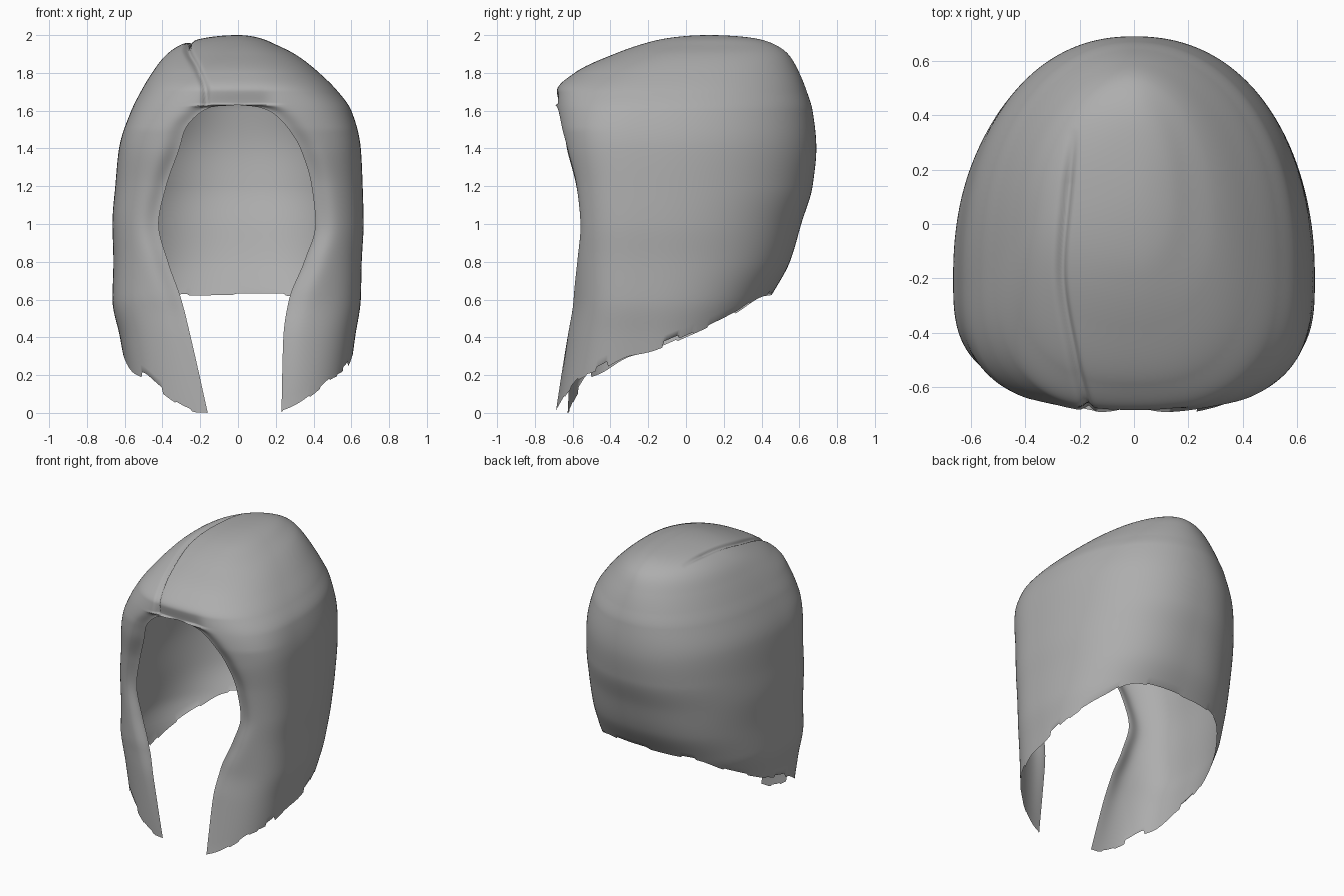
import bpy, bmesh, math, random
from mathutils import Vector

if "Cube" in bpy.data.objects:
    bpy.data.objects.remove(bpy.data.objects["Cube"])
random.seed(4)

COLUMNS, TOP_ROWS, LOW_ROWS = 320, 90, 64
RIM_TOP = 1.63


def curve(points):
    """Return a smooth function through (key, value) points without overshoot."""
    pts = sorted(points)
    xs = [p[0] for p in pts]
    ys = [p[1] for p in pts]
    last = len(pts) - 1
    slope = [(ys[i + 1] - ys[i]) / (xs[i + 1] - xs[i]) for i in range(last)]
    tangent = [slope[0]]
    for a, b in zip(slope, slope[1:]):
        tangent.append(2 * a * b / (a + b) if a * b > 0 else 0)
    tangent.append(slope[-1])

    def value(x):
        x = min(max(x, xs[0]), xs[-1])
        i = 0
        while i < last - 1 and x > xs[i + 1]:
            i += 1
        h = xs[i + 1] - xs[i]
        t = (x - xs[i]) / h
        return ((1 + 2 * t) * (1 - t) ** 2 * ys[i] + t * (1 - t) ** 2 * h * tangent[i]
                + t * t * (3 - 2 * t) * ys[i + 1] + t * t * (t - 1) * h * tangent[i + 1])
    return value


# Outline by height: left width, right width, front depth, back depth
outline = [
    (2.0, 0, 0, .12, .12),
    (1.98, .13, .2, -.12, .38),
    (1.95, .2, .3, -.24, .47),
    (1.9, .3, .375, -.38, .54),
    (1.8, .43, .455, -.59, .6),
    (1.7, .53, .515, -.69, .64),
    (1.6, .6, .565, -.695, .67),
    (1.4, .65, .63, -.68, .69),
    (1.2, .66, .65, -.65, .67),
    (1.0, .665, .665, -.635, .61),
    (.8, .655, .66, -.63, .55),
    (.6, .65, .665, -.625, .44),
    (.4, .62, .625, -.65, .33),
    (0, .57, .56, -.7, .2),
]


def depth_key(z):
    return math.sqrt(max(2 - z, 0))


width_l, width_r, front, back = [
    curve([(depth_key(row[0]), row[k]) for row in outline]) for k in range(1, 5)]

# Roundness of the back and front halves by height: lower is boxier
back_bend = curve([(.6, .74), (1.2, .88), (1.5, .92), (1.9, 1.08)])
front_bend = curve([(1.5, .65), (2, .92)])

# Half width of the face opening by height, left and right
rim_l = curve([(RIM_TOP, 0), (1.62, .1), (1.59, .18), (1.5, .27), (1.4, .33), (1.2, .39),
               (1, .41), (.8, .35), (.6, .27), (.4, .24), (0, .23)])
rim_r = curve([(RIM_TOP, 0), (1.62, .14), (1.59, .2), (1.5, .28), (1.4, .31), (1.2, .38),
               (1, .42), (.8, .37), (.6, .3), (.4, .25), (0, .16)])

# How far the opening's edge curls inward, by height
curl = curve([(0, 0), (.4, .015), (.8, .045), (1.3, .045), (1.6, .022), (1.8, .015)])

# Lower edge height by depth, and the parting line across the crown
hem = curve([(-.69, 0), (-.63, .1), (-.56, .18), (-.48, .21), (-.3, .3), (-.2, .32),
             (0, .4), (.25, .52), (.42, .62), (.7, .64)])
parting = curve([(-.69, -.17), (-.5, -.22), (-.17, -.27), (.1, -.25), (.35, -.22)])


def shell_point(a, z):
    """Point at height z; a runs from 0 at the back to +-1 at the opening."""
    key = depth_key(z)
    bend = front_bend(z)
    width = (width_l if a >= 0 else width_r)(key)
    rim = (rim_l if a >= 0 else rim_r)(z) if z < RIM_TOP else 0
    limit = math.pi
    if width > 0:
        limit -= math.asin(min(rim / width, 1) ** (1 / bend))
    angle = abs(a) * limit
    s, c = max(math.sin(angle), 0), math.cos(angle)
    centre = -.2 + .32 * (max(z - 1.5, 0) / .5) ** 2
    if c >= 0:
        x, y = width * s ** back_bend(z), centre + (back(key) - centre) * c ** .9
    else:
        x, y = width * s ** bend, centre - (centre - front(key)) * (-c) ** bend
    return Vector((math.copysign(x, a), y, z))


def hem_height(a):
    z = .4
    for _ in range(10):
        z = .5 * z + .5 * hem(shell_point(a, z).y)
    return z


def add_details(p):
    """Tuck the opening's edge inward, set back the right tip, press in the parting."""
    x, y, z = p
    if y < -.2:
        if z < RIM_TOP:
            gap = abs(x) - (rim_l if x >= 0 else rim_r)(z)
        else:
            gap = math.hypot(max(abs(x) - .12, 0), z - RIM_TOP)
        p.y += curl(z) * math.exp(-(gap / .07) ** 2)
        if x < 0 and z < .6:
            p.y += .07 * (1 - z / .6) * min((-.2 - y) / .4, 1)
    if z > 1.55 and y < .35:
        fade = min((.35 - y) / .2, 1) * min((z - 1.55) / .08, 1)
        dent = .022 * fade * math.exp(-((x - parting(y)) / .016) ** 2)
        p += (Vector((0, .1, 1.5)) - p).normalized() * dent
    return p


# Hair shell: rings from the crown down, opening at the face
bm = bmesh.new()
sides = [2 * j / COLUMNS - 1 for j in range(COLUMNS + 1)]
hems = [hem_height(a) for a in sides]
tufts = [random.choice((0, 0, .01, .03)) for _ in range(COLUMNS)]
grid = []
for i in range(TOP_ROWS + LOW_ROWS + 1):
    ring = []
    for j, a in enumerate(sides):
        if i <= TOP_ROWS:
            z = 2 - (2 - RIM_TOP) * (i / TOP_ROWS) ** 1.7
        else:
            f = (i - TOP_ROWS) / LOW_ROWS
            z = RIM_TOP - (RIM_TOP - hems[j]) * f ** 1.6
        p = add_details(shell_point(a, z))
        if i == TOP_ROWS + LOW_ROWS:
            p.z += tufts[j // 8]
        ring.append(bm.verts.new(p))
    grid.append(ring)
for upper, lower in zip(grid, grid[1:]):
    for j in range(COLUMNS):
        bm.faces.new((upper[j], upper[j + 1], lower[j + 1], lower[j]))
bmesh.ops.remove_doubles(bm, verts=bm.verts, dist=.0002)

mesh = bpy.data.meshes.new("hair_shell")
bm.to_mesh(mesh)
bm.free()
hair = bpy.data.objects.new("hair_shell", mesh)
bpy.context.collection.objects.link(hair)

# Plain grey
grey = bpy.data.materials.new("grey")
grey.use_nodes = True
colour = (.42, .42, .42, 1)
grey.diffuse_color = colour
for node in grey.node_tree.nodes:
    if node.type == 'BSDF_PRINCIPLED':
        node.inputs["Base Color"].default_value = colour
mesh.materials.append(grey)

bpy.context.view_layer.objects.active = hair
hair.select_set(True)
bpy.ops.object.shade_smooth_by_angle(angle=math.radians(80))
